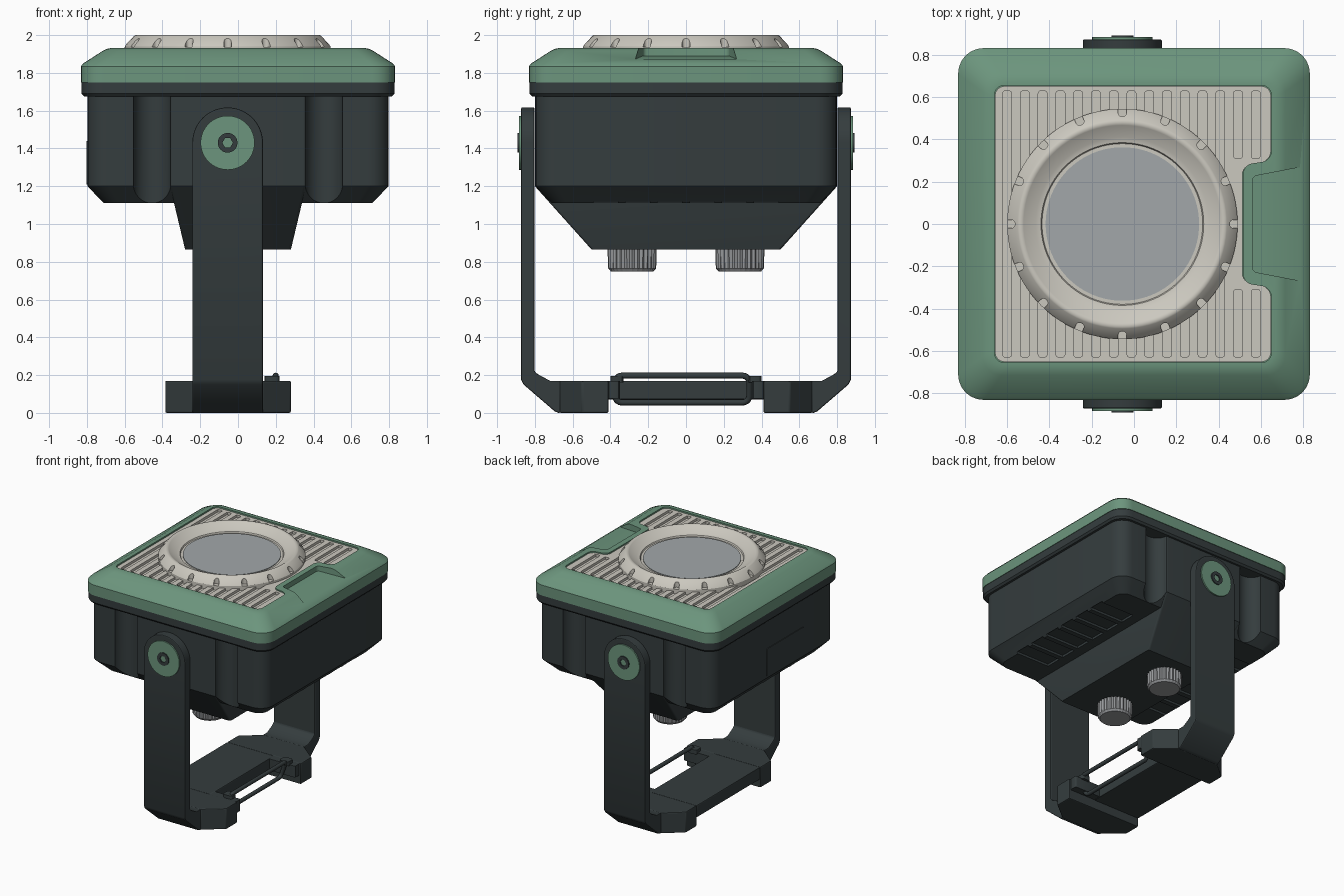
import bpy, bmesh
from math import sin, cos, pi, radians
from mathutils import Vector

if "Cube" in bpy.data.objects:
    bpy.data.objects.remove(bpy.data.objects["Cube"])

def material(name, rgb):
    m = bpy.data.materials.new(name)
    m.diffuse_color = (*rgb, 1)
    m.use_nodes = True
    m.node_tree.nodes["Principled BSDF"].inputs["Base Color"].default_value = m.diffuse_color
    return m

GREEN = material("green_paint", (0.15, 0.30, 0.205))
DARK = material("dark_plastic", (0.035, 0.046, 0.048))
PALE = material("pale_plate", (0.60, 0.58, 0.52))
GLASS = material("lens_grey", (0.36, 0.39, 0.40))
STEEL = material("knob_grey", (0.30, 0.31, 0.32))
CX = -0.055                      # centre line of lens, bracket and knobs

def rect(x0, x1, y0, y1):
    return [(x0, y0), (x1, y0), (x1, y1), (x0, y1)]

def fillet(pts, r, n=6):
    out = []
    for i, p in enumerate(pts):
        p, a, c = Vector(p), Vector(pts[i - 1]), Vector(pts[(i + 1) % len(pts)])
        d1, d2 = (a - p).normalized() * r, (c - p).normalized() * r
        for k in range(n + 1):
            t = k / n * pi / 2
            out.append(tuple(p + d1 * (1 - sin(t)) + d2 * (1 - cos(t))))
    return out

def circle(cx, cy, r, n=48, r2=None):
    return [(cx + cos(2 * pi * i / n) * (r2 if r2 and i % 2 else r),
             cy + sin(2 * pi * i / n) * (r2 if r2 and i % 2 else r)) for i in range(n)]

def activate(ob):
    bpy.ops.object.select_all(action='DESELECT')
    ob.select_set(True)
    bpy.context.view_layer.objects.active = ob

def smooth(ob, angle=30):
    activate(ob)
    bpy.ops.object.shade_smooth_by_angle(angle=radians(angle))

def bevel(ob, width, seg=2):
    activate(ob)
    m = ob.modifiers.new("bevel", 'BEVEL')
    m.width, m.segments, m.limit_method = width, seg, 'ANGLE'
    bpy.ops.object.modifier_apply(modifier=m.name)
    smooth(ob)

def loft(name, rings, mat=None, wrap=False):
    bm = bmesh.new()
    vs = [[bm.verts.new(p) for p in r] for r in rings]
    n = len(rings[0])
    for j in range(len(vs) if wrap else len(vs) - 1):
        a, b = vs[j], vs[(j + 1) % len(vs)]
        for i in range(n):
            k = (i + 1) % n
            bm.faces.new((a[i], a[k], b[k], b[i]))
    if not wrap:
        bm.faces.new(vs[0])
        bm.faces.new(vs[-1])
    bmesh.ops.recalc_face_normals(bm, faces=bm.faces)
    me = bpy.data.meshes.new(name)
    bm.to_mesh(me)
    bm.free()
    ob = bpy.data.objects.new(name, me)
    bpy.context.collection.objects.link(ob)
    if mat:
        me.materials.append(mat)
    smooth(ob)
    return ob

def prism(name, pts, lo, hi, mat=None, axis='z'):
    put = {'z': lambda a, b, c: (a, b, c), 'y': lambda a, b, c: (a, c, b),
           'x': lambda a, b, c: (c, a, b)}[axis]
    return loft(name, [[put(a, b, c) for a, b in pts] for c in (lo, hi)], mat)

def cut(ob, cutters, op='DIFFERENCE'):
    for c in cutters:
        c.hide_render = True
        activate(ob)
        m = ob.modifiers.new("cut", 'BOOLEAN')
        m.object, m.operation, m.solver = c, op, 'EXACT'
        bpy.ops.object.modifier_apply(modifier=m.name)
        bpy.data.objects.remove(c)
    smooth(ob)

def rounded_stack(name, levels, mat):
    return loft(name, [[(x, y, z) for x, y in fillet(rect(-hx, hx, -hy, hy), r)]
                       for z, hx, hy, r in levels], mat)

# housing with side grooves and underside vents
body = rounded_stack("housing", [(1.11, .71, .71, .08), (1.20, .797, .797, .11),
                                 (1.70, .797, .797, .11)], DARK)
cut(body, [prism("groove", circle(sx * .455, sy * .81, .1, 32), 1.0, 1.69)
           for sx in (-1, 1) for sy in (-1, 1)])
cut(body, [prism("vent", rect(min(s * .42, s * .72), max(s * .42, s * .72),
                              -.49 + i * .17, -.36 + i * .17), 1.0, 1.128)
           for s in (-1, 1) for i in range(6)])
pod = rounded_stack("lower_pod", [(.865, .28, .50, .015), (1.20, .36, .80, .015),
                                  (1.69, .36, .80, .015)], DARK)
prism("side_panel", fillet(rect(-.38, .10, 1.21, 1.44), .015, 3), -.802, -.79, DARK, 'x')

# gasket and green lid
rounded_stack("gasket", [(1.675, .815, .815, .11), (1.69, .828, .828, .12),
                         (1.75, .828, .828, .12)], DARK)
lid = rounded_stack("lid", [(1.75, .832, .832, .12), (1.835, .832, .832, .12),
                            (1.85, .82, .82, .12), (1.917, .715, .715, .09),
                            (1.927, .695, .695, .08), (1.932, .67, .67, .07)], GREEN)
plate_outline = [(-.66, -.655), (.65, -.655), (.65, -.30), (.515, -.28),
                 (.515, .28), (.65, .30), (.65, .655), (-.66, .655)]
outline = fillet(plate_outline, .045)
pocket = prism("pocket", fillet([(.56, -.225), (.95, -.30), (.95, .30), (.56, .225)], .02, 4),
               1.86, 2.1)
for v in pocket.data.vertices:
    if v.co.z < 1.9 and v.co.x < .7:
        v.co.z += .03
cut(lid, [prism("recess", outline, 1.89, 2.1), pocket])

# slotted face plate
plate = prism("face_plate", fillet([(x * .996, y * .996) for x, y in plate_outline], .045),
              1.88, 1.922, PALE)
slots = []
for i in range(15):
    x = -.6 + .084 * i
    for y0, y1 in ([(-.63, -.31), (.31, .63)] if x > .48 else [(-.63, .63)]):
        slots.append(prism("slot", fillet(rect(x - .021, x + .021, y0, y1), .012, 2), 1.902, 2))
cut(plate, slots)

# lens ring with notches, and lens
profile = [(.545, 1.895), (.545, 1.94), (.537, 1.952), (.495, 1.996), (.487, 2.0), (.475, 2.0),
           (.467, 1.996), (.41, 1.957), (.385, 1.953), (.38, 1.943), (.35, 1.943), (.35, 1.895)]
ring = loft("lens_ring", [[(CX + r * cos(a), r * sin(a), z) for r, z in profile]
                          for a in (2 * pi * i / 96 for i in range(96))], PALE, wrap=True)
notches = []
for i in range(16):
    a = 2 * pi * i / 16
    flat = fillet(rect(.508, .60, -.02, .02), .018, 4)
    notches.append(prism("notch", [(CX + u * cos(a) - v * sin(a), u * sin(a) + v * cos(a))
                                   for u, v in flat], 1.938, 2.1))
cut(ring, notches)
prism("lens", circle(CX, 0, .363, 96), 1.90, 1.948, GLASS)

# knurled knobs under the pod
for name, y in (("front_knob", -.285), ("rear_knob", .285)):
    loft(name, [[(px, py, z) for px, py in circle(CX, y, r, 56, r2)]
                for z, r, r2 in ((.748, .112, .112), (.765, .127, .12),
                                 (.85, .13, .12), (.87, .13, .12))], STEEL)

# U bracket: arms, feet and pivots on both sides
for s, side in ((-1, "front"), (1, "rear")):
    span = lambda a, b: sorted((s * a, s * b))
    bend = [(.802, 1.8), (.802, .22), (.785, .205), (.72, .17), (.665, .17), (.665, 0),
            (.675, 0), (.695, .008), (.86, .15), (.873, .175), (.873, 1.8)]
    arm = prism(side + "_arm", [(s * y, z) for y, z in bend], -.5, .5, DARK, 'x')
    arch = [(CX - .187, -.2), (CX + .187, -.2)] + [
        (CX + .187 * cos(pi * i / 32), 1.43 + .187 * sin(pi * i / 32)) for i in range(33)][0:]
    cut(arm, [prism("arch", arch, *span(.5, 1.0), axis='y')], 'INTERSECT')
    bevel(arm, .007)
    foot = prism(side + "_foot", [(x, s * y) for x, y in (
        (-.24, .67), (.13, .67), (.28, .55), (.28, .41), (-.385, .41), (-.385, .55))],
        0, .17, DARK)
    bevel(foot, .008)
    prism(side + "_prong", fillet(rect(.02, .27, *span(.35, .415)), .015, 3), .075, .168, DARK)
    prism(side + "_hinge_lug", fillet(rect(.14, .22, *span(.33, .40)), .02, 3), .16, .195, DARK)
    prism(side + "_pivot_cap", circle(CX, 1.43, .143, 64), *span(.86, .884), GREEN, 'y')
    bolt = prism(side + "_pivot_bolt", circle(CX, 1.43, .052, 32), *span(.87, .892), DARK, 'y')
    cut(bolt, [prism("socket", circle(CX, 1.43, .028, 6), *span(.878, .95), axis='y')])

# centre of the base and its wire clip
slab = prism("base_plate", rect(-.385, .04, -.412, .412), .07, .17, DARK)
bevel(slab, .008)
cu = bpy.data.curves.new("wire_clip", 'CURVE')
cu.dimensions, cu.bevel_depth, cu.bevel_resolution = '3D', .016, 3
loop = fillet(rect(-.375, .335, .055, .197), .035, 5)
sp = cu.splines.new('POLY')
sp.points.add(len(loop) - 1)
for p, (y, z) in zip(sp.points, loop):
    p.co = (.15 + (z - .055) * .35, y, z, 1)
sp.use_cyclic_u = True
wire = bpy.data.objects.new("wire_clip", cu)
bpy.context.collection.objects.link(wire)
cu.materials.append(DARK)
activate(wire)
bpy.ops.object.convert(target='MESH')
smooth(wire, 40)
